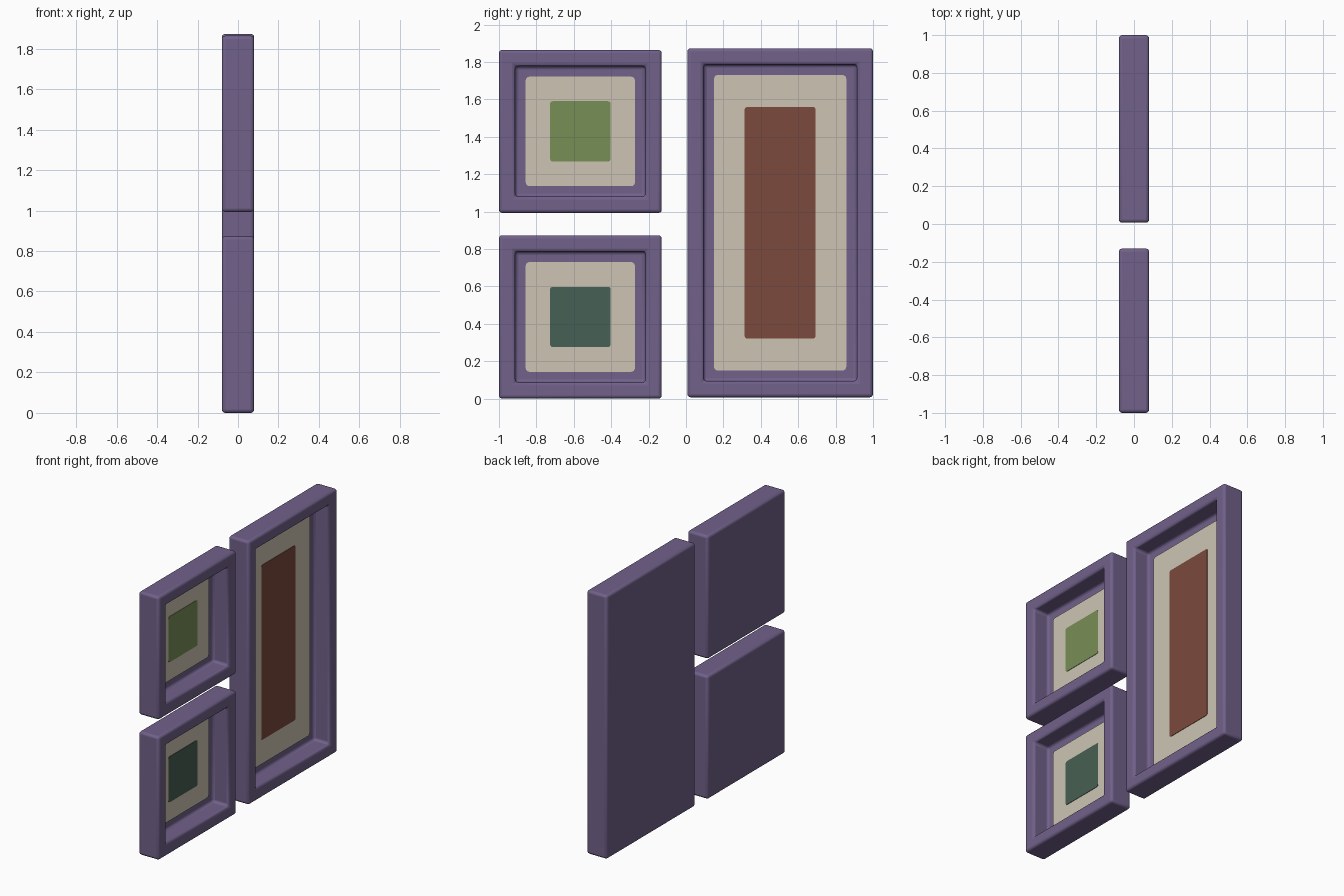
import bpy, bmesh
from mathutils import Vector

if "Cube" in bpy.data.objects:
    bpy.data.objects.remove(bpy.data.objects["Cube"])


def material(name, rgb):
    # sRGB 0-255 to linear viewport colour
    mat = bpy.data.materials.new(name)
    mat.diffuse_color = [(c / 255) ** 2.2 for c in rgb] + [1]
    mat.use_nodes = True
    mat.node_tree.nodes["Principled BSDF"].inputs["Base Color"].default_value = mat.diffuse_color
    return mat


FRAME = material("purple_frame", (112, 97, 137))
MOUNT = material("cream_mount", (204, 196, 178))
GREEN = material("green_art", (119, 141, 86))
TEAL = material("teal_art", (72, 96, 84))
RED = material("red_art", (122, 75, 62))


def finish(bm, name, mat):
    bmesh.ops.recalc_face_normals(bm, faces=bm.faces)
    mesh = bpy.data.meshes.new(name)
    bm.to_mesh(mesh)
    bm.free()
    obj = bpy.data.objects.new(name, mesh)
    bpy.context.collection.objects.link(obj)
    mesh.materials.append(mat)
    return obj


def box(y0, y1, z0, z1, x0, x1):
    bm = bmesh.new()
    bmesh.ops.create_cube(bm, size=1)
    for v in bm.verts:
        v.co = Vector(((x0 + x1) / 2 + v.co.x * (x1 - x0),
                       (y0 + y1) / 2 + v.co.y * (y1 - y0),
                       (z0 + z1) / 2 + v.co.z * (z1 - z0)))
    return bm


def smooth(obj):
    bpy.ops.object.select_all(action='DESELECT')
    obj.select_set(True)
    bpy.context.view_layer.objects.active = obj
    bpy.ops.object.shade_smooth_by_angle()


def frame(name, y0, y1, z0, z1):
    # solid block with a recessed front, softened by a bevel
    bm = box(y0, y1, z0, z1, -0.08, 0.08)
    bm.normal_update()
    front = max(bm.faces, key=lambda f: f.calc_center_median().x)
    bmesh.ops.inset_region(bm, faces=[front], thickness=0.123)
    new = bmesh.ops.extrude_face_region(bm, geom=[front])["geom"]
    if front.is_valid:
        bmesh.ops.delete(bm, geom=[front], context='FACES_ONLY')
    for v in new:
        if isinstance(v, bmesh.types.BMVert):
            v.co.x = -0.045
    obj = finish(bm, name, FRAME)
    bev = obj.modifiers.new("soft_edges", 'BEVEL')
    bev.width = 0.017
    bev.segments = 3
    bev.limit_method = 'ANGLE'
    smooth(obj)


def plate(name, y0, y1, z0, z1, x0, x1, radius, mat):
    # thin card with rounded corners
    bm = box(y0, y1, z0, z1, x0, x1)
    corners = [e for e in bm.edges
               if abs(e.verts[0].co.x - e.verts[1].co.x) > 1e-5]
    bmesh.ops.bevel(bm, geom=corners, offset=radius, segments=4,
                    profile=0.5, affect='EDGES')
    smooth(finish(bm, name, mat))


def picture(name, y0, y1, z0, z1, art_w, art_h, art_mat):
    frame(name + "_frame", y0, y1, z0, z1)
    m = 0.143
    plate(name + "_mount", y0 + m, y1 - m, z0 + m, z1 - m,
          -0.06, -0.037, 0.02, MOUNT)
    yc, zc = (y0 + y1) / 2, (z0 + z1) / 2
    plate(name + "_art", yc - art_w / 2, yc + art_w / 2,
          zc - art_h / 2, zc + art_h / 2, -0.05, -0.034, 0.014, art_mat)


# two square pictures on one side, a tall one on the other
picture("lower_square", -1.0, -0.13, 0.0, 0.873, 0.323, 0.323, TEAL)
picture("upper_square", -1.0, -0.13, 0.993, 1.864, 0.323, 0.323, GREEN)
picture("tall", 0.007, 1.0, 0.007, 1.873, 0.38, 1.237, RED)
